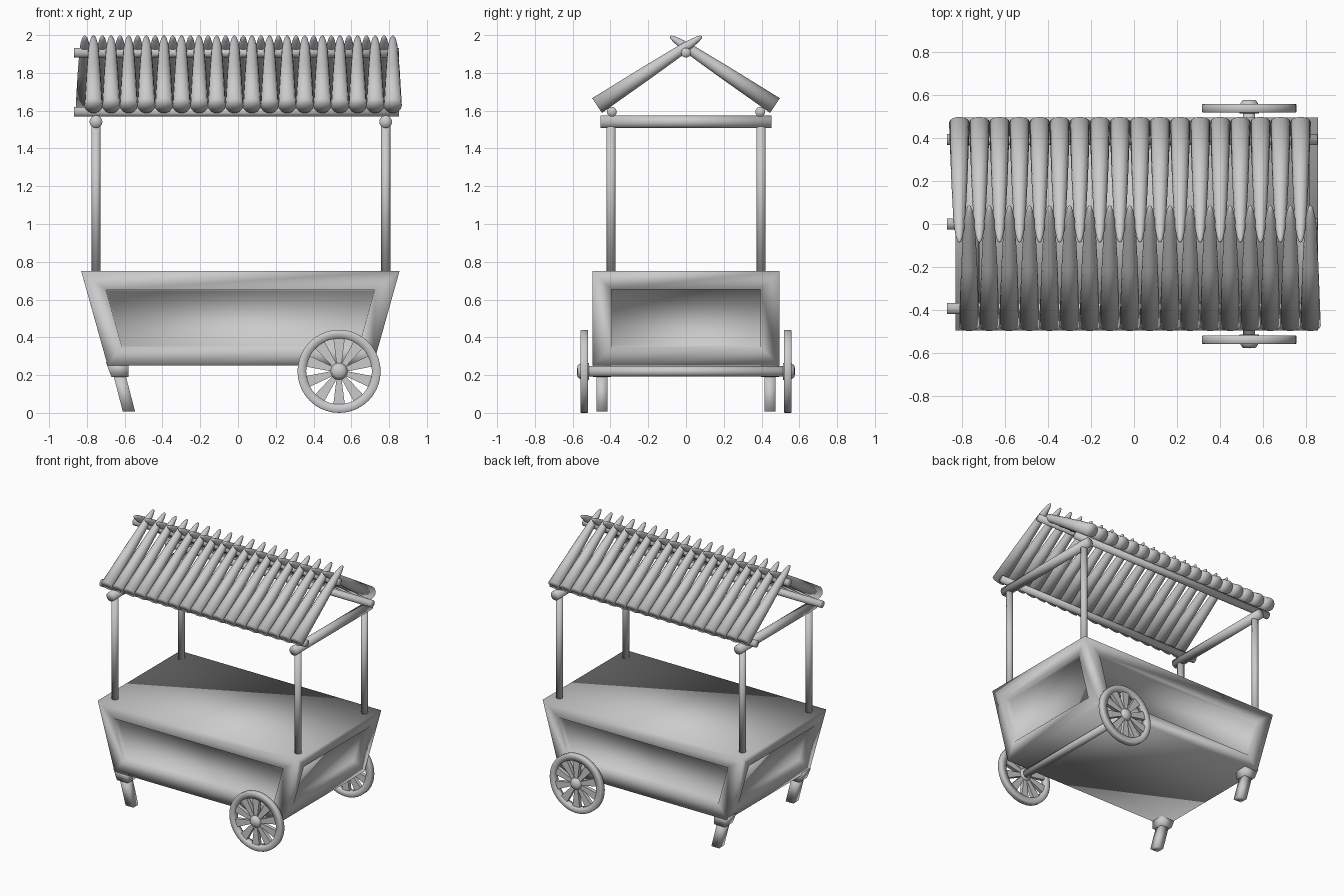
import bpy, bmesh
from math import cos, sin, pi, radians
from mathutils import Vector, Matrix

if "Cube" in bpy.data.objects:
    bpy.data.objects.remove(bpy.data.objects["Cube"])


def finish(name, bm, angle=40):
    bmesh.ops.recalc_face_normals(bm, faces=bm.faces)
    me = bpy.data.meshes.new(name)
    bm.to_mesh(me)
    bm.free()
    ob = bpy.data.objects.new(name, me)
    bpy.context.collection.objects.link(ob)
    bpy.ops.object.select_all(action='DESELECT')
    ob.select_set(True)
    bpy.context.view_layer.objects.active = ob
    bpy.ops.object.shade_smooth_by_angle(angle=radians(angle))
    return ob


def lathe(bm, profile, origin, direction, n=16, closed=False):
    """Revolve (radius, height) points around an axis."""
    m = Matrix.Translation(origin) @ Vector(direction).to_track_quat('Z', 'Y').to_matrix().to_4x4()
    rings = []
    for r, h in profile:
        if r == 0:
            rings.append([bm.verts.new(m @ Vector((0, 0, h)))] * n)
        else:
            rings.append([bm.verts.new(m @ Vector((r * cos(2 * pi * i / n), r * sin(2 * pi * i / n), h)))
                          for i in range(n)])
    pairs = list(zip(rings, rings[1:]))
    if closed:
        pairs.append((rings[-1], rings[0]))
    for a, b in pairs:
        for i in range(n):
            j = (i + 1) % n
            bm.faces.new(list(dict.fromkeys((a[i], a[j], b[j], b[i]))))


def rod(name, a, b, r, n=16):
    bm = bmesh.new()
    a, b = Vector(a), Vector(b)
    length = (b - a).length
    lathe(bm, [(0, 0), (r, 0), (r, length), (0, length)], a, b - a, n)
    return finish(name, bm, 120)


def prism(bm, lo, hi):
    """Hexahedron between two rectangles (x0, x1, y0, y1, z)."""
    vs = [[bm.verts.new(p) for p in ((x0, y0, z), (x1, y0, z), (x1, y1, z), (x0, y1, z))]
          for x0, x1, y0, y1, z in (lo, hi)]
    sides = [bm.faces.new((vs[0][i], vs[0][(i + 1) % 4], vs[1][(i + 1) % 4], vs[1][i])) for i in range(4)]
    bm.faces.new(vs[0][::-1])
    bm.faces.new(vs[1])
    return sides


# Tapered cart body with a recessed panel on each side
bm = bmesh.new()
sides = prism(bm, (-.69, .715, -.494, .494, .25), (-.83, .855, -.494, .494, .75))
bm.normal_update()
bmesh.ops.inset_individual(bm, faces=sides, thickness=.1, depth=0, use_even_offset=True)
bmesh.ops.inset_individual(bm, faces=sides, thickness=.002, depth=-.05, use_even_offset=True)
finish("cart_body", bm, 120)

# Legs and their sockets under the left end
for s, side in ((-1, "front"), (1, "back")):
    bm = bmesh.new()
    prism(bm, (-.67, -.58, s * .445 - .047, s * .445 + .047, .19),
          (-.70, -.58, s * .445 - .049, s * .445 + .049, .27))
    finish(side + "_leg_socket", bm, 120)
    bm = bmesh.new()
    prism(bm, (-.61, -.545, s * .445 - .03, s * .445 + .03, .008),
          (-.66, -.595, s * .445 - .03, s * .445 + .03, .2))
    finish(side + "_leg", bm, 120)

# Wheels with spokes and hub on a shared axle
WX, WZ = .535, .22
rod("axle", (WX, -.56, WZ), (WX, .56, WZ), .028)
for s, side in ((-1, "front"), (1, "back")):
    bm = bmesh.new()
    lathe(bm, [(.174, -.02), (.216, -.02), (.22, -.016), (.22, .016), (.216, .02), (.174, .02)],
          (WX, s * .538, WZ), (0, s, 0), 40, True)
    finish(side + "_wheel_rim", bm, 100)
    bm = bmesh.new()
    lathe(bm, [(0, -.025), (.045, -.025), (.045, .015), (.03, .037), (0, .039)],
          (WX, s * .538, WZ), (0, s, 0), 20)
    finish(side + "_wheel_hub", bm, 120)
    bm = bmesh.new()
    for k in range(10):
        start = len(bm.verts)
        prism(bm, (-.012, .012, -.014, .014, .03), (-.031, .031, -.014, .014, .18))
        bm.verts.ensure_lookup_table()
        bmesh.ops.transform(bm, verts=bm.verts[start:],
                            matrix=Matrix.Translation((WX, s * .538, WZ)) @ Matrix.Rotation(k * pi / 5, 4, 'Y'))
    finish(side + "_wheel_spokes", bm, 30)

# Posts and cross beams
for x, end in ((-.752, "left"), (.782, "right")):
    for y, side in ((-.397, "front"), (.397, "back")):
        rod(f"{end}_{side}_post", (x, y, .74), (x, y, 1.54), .0245)
    rod(end + "_cross_beam", (x, -.452, 1.541), (x, .452, 1.541), .034)

# Long roof beams
for y, z, name in ((-.393, 1.594, "front_eave_beam"), (.393, 1.594, "back_eave_beam"), (0, 1.907, "ridge_beam")):
    rod(name, (-.868, y, z), (.853, y, z), .026)

# Roof slats, tapering to points that cross above the ridge
for s, x0, name in ((-1, -.765, "front_roof_slats"), (1, -.811, "back_roof_slats")):
    bm = bmesh.new()
    axis = Vector((0, -s * .557, .368))
    L = axis.length
    for i in range(18):
        lathe(bm, [(0, 0), (.048, 0), (.037, L * .5), (.028, L * .8), (.023, L * .89),
                   (.015, L * .96), (.008, L * .99), (0, L)],
              (x0 + i * .0932, s * .471, 1.627), axis, 14)
    finish(name, bm, 120)
